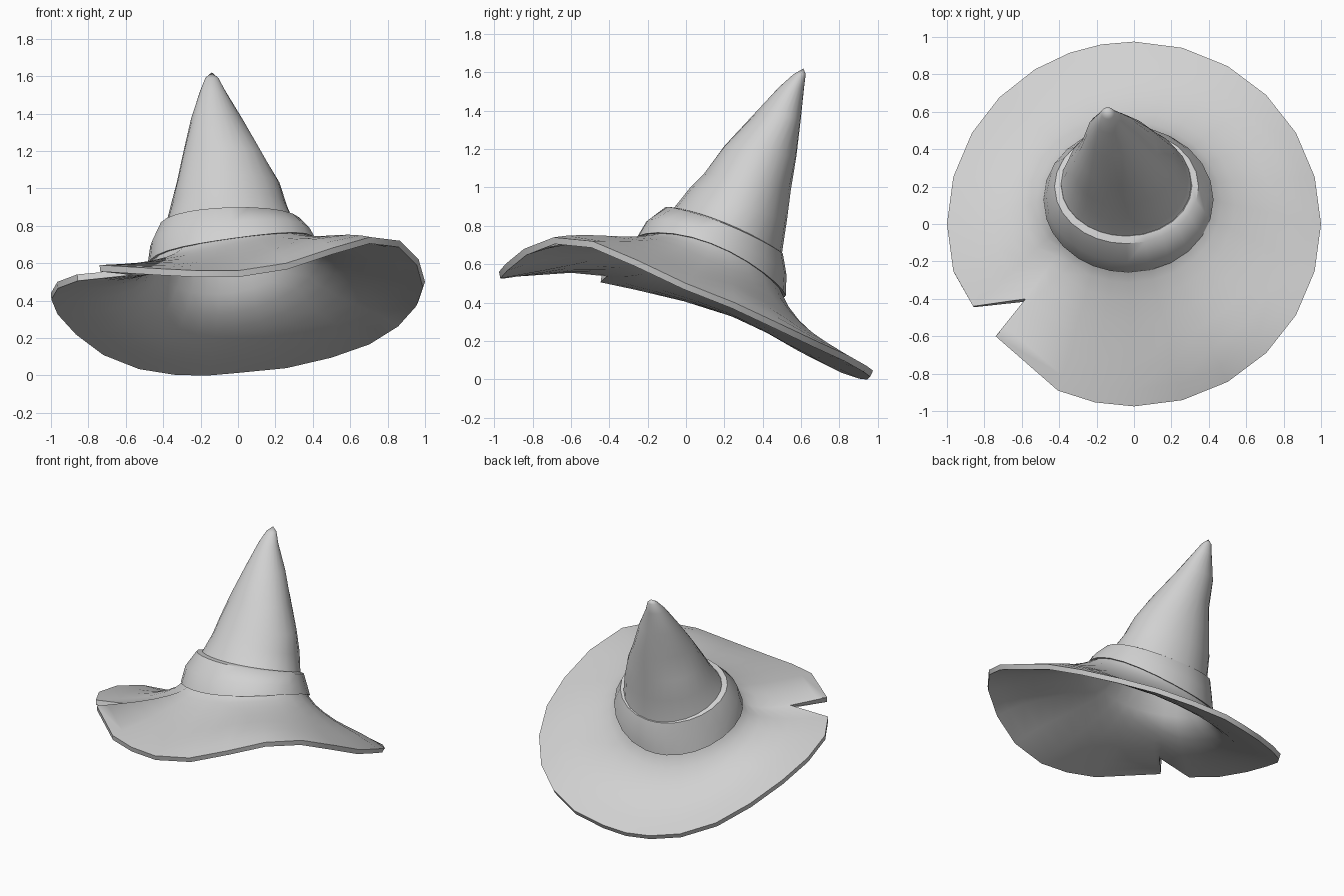
import bpy, bmesh
from math import sin, cos, pi, radians

cube = bpy.data.objects.get("Cube")
if cube:
    bpy.data.objects.remove(cube)

felt = bpy.data.materials.new("grey_felt")
felt.use_nodes = True
GREY = (0.64, 0.64, 0.64, 1)
felt.diffuse_color = GREY
felt.node_tree.nodes["Principled BSDF"].inputs["Base Color"].default_value = GREY

# Brim edge height by angle, counted from the left side towards the back
EDGE = {0: .50, 15: .40, 30: .29, 45: .195, 60: .125, 75: .07, 90: .045, 100: .03,
        110: .035, 122: .065, 136: .14, 150: .25, 165: .36, 180: .44, 195: .50,
        207: .54, 220: .565, 234: .59, 246: .57, 258: .56, 270: .56, 285: .60,
        300: .68, 315: .74, 330: .72, 345: .62}
ANGLES = list(EDGE)
# Lips and inner point of the torn notch
TORN = {207: (-.86, -.44), 220: (-.58, -.40), 234: (-.74, -.60)}
# Where the rim folds down
FOLD = {15: .02, 30: .02, 285: .02, 300: .035, 315: .015}


def ring(cx, cy, rx, ry, z, tilt, bend=0, lean=0, wave=0):
    """Tilted, slightly warped oval."""
    points = []
    for a in ANGLES:
        t = radians(a)
        k = 1 + wave * sin(3 * t + z * 14)
        dx, dy = rx * k * cos(t), ry * k * sin(t)
        points.append((cx + dx, cy + dy, z + tilt * dy + bend * dy * dy + lean * dx))
    return points


def loft(name, rings, closed=False, tip=None):
    """Skin a list of rings, with an optional pointed end."""
    bm = bmesh.new()
    rows = [[bm.verts.new(p) for p in r] for r in rings]
    n = len(ANGLES)
    pairs = list(zip(rows, rows[1:] + rows[:1])) if closed else list(zip(rows, rows[1:]))
    for low, high in pairs:
        for i in range(n):
            j = (i + 1) % n
            bm.faces.new((low[i], low[j], high[j], high[i]))
    if tip:
        peak = bm.verts.new(tip)
        for i in range(n):
            bm.faces.new((rows[-1][i], rows[-1][(i + 1) % n], peak))
    if closed:
        bmesh.ops.recalc_face_normals(bm, faces=bm.faces)
    mesh = bpy.data.meshes.new(name)
    bm.to_mesh(mesh)
    bm.free()
    obj = bpy.data.objects.new(name, mesh)
    bpy.context.collection.objects.link(obj)
    mesh.materials.append(felt)
    bpy.ops.object.select_all(action='DESELECT')
    bpy.context.view_layer.objects.active = obj
    obj.select_set(True)
    return obj


# Brim: blends from the wavy edge to the crown foot, sagging close to the crown
foot = ring(-.03, .13, .44, .37, .645, -.38, -.4, .14)


def brim_ring(s):
    points = []
    for a, p in zip(ANGLES, foot):
        t = radians(a)
        sag = -.053 - .04 * cos(t - radians(120))
        edge = (*TORN.get(a, (cos(t), .975 * sin(t))), EDGE[a])
        x, y, z = (u + (v - u) * s for u, v in zip(p, edge))
        z += sag * sin(pi * s ** .65) + FOLD.get(a, 0) * sin(pi * s ** 2)
        points.append((x, y, z))
    return points


brim = [brim_ring(s) for s in (1, .88, .72, .55, .38, .22, .1, 0)]

# Crown: leaning cone rings from the band up to the tip
crown = [
    ring(-.04, .215, .35, .285, .79, -.4, -.25),
    ring(-.05, .275, .31, .255, .91, -.32, 0, 0, .015),
    ring(-.058, .32, .275, .225, 1.03, -.2, 0, 0, .02),
    ring(-.078, .385, .21, .187, 1.19, -.15, 0, 0, .03),
    ring(-.115, .48, .138, .122, 1.37, -.1, 0, 0, .03),
    ring(-.135, .55, .068, .065, 1.52, -.05),
    ring(-.14, .592, .035, .032, 1.59, 0),
]
hat = loft("brim_and_crown", brim + crown, tip=(-.14, .612, 1.62))
shell = hat.modifiers.new("felt_thickness", 'SOLIDIFY')
shell.thickness = .035
shell.offset = -1
bpy.ops.object.modifier_apply(modifier=shell.name)
bpy.ops.object.shade_smooth_by_angle(angle=radians(50))

# Band: thick folded strip around the foot of the crown
loft("hat_band", [
    ring(-.03, .13, .42, .35, .645, -.38, -.4, .14),
    ring(-.03, .13, .455, .39, .645, -.38, -.4, .14),
    ring(-.035, .155, .43, .365, .725, -.38, -.3, .08, .015),
    ring(-.04, .20, .385, .305, .80, -.4, -.25, .03),
    ring(-.04, .205, .35, .27, .805, -.4, -.25, .03),
    ring(-.04, .205, .33, .25, .75, -.4, -.25),
], closed=True)
bpy.ops.object.shade_smooth_by_angle(angle=radians(40))
